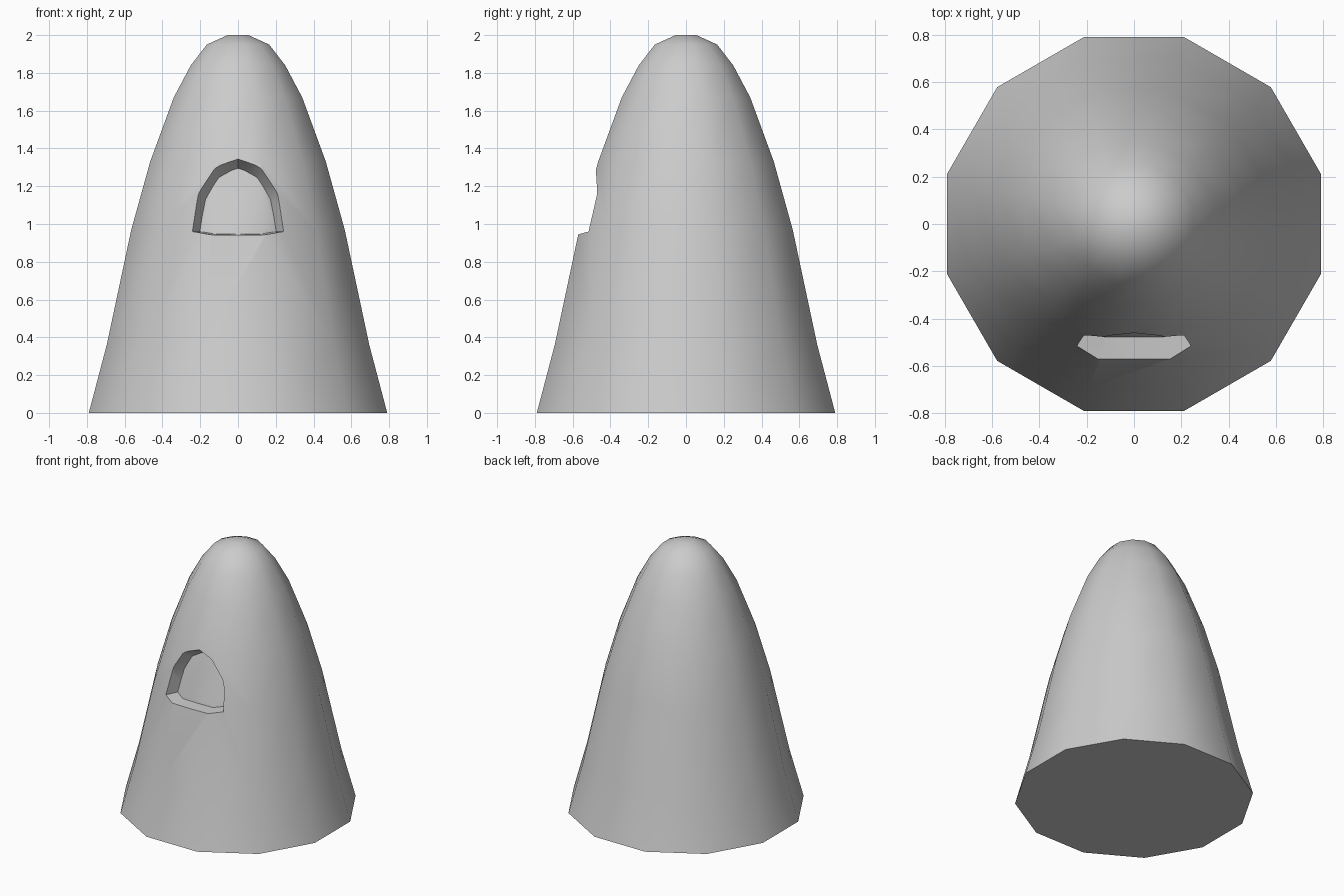
import bpy, bmesh, math

if "Cube" in bpy.data.objects:
    bpy.data.objects.remove(bpy.data.objects["Cube"])

SIDES = 12
C15 = math.cos(math.radians(15))
# dome profile: (distance to flat side, height)
PROFILE = [(0.79, 0), (0.695, 0.36), (0.565, 0.97), (0.465, 1.33),
           (0.34, 1.67), (0.25, 1.84), (0.165, 1.95), (0.055, 2.0)]


def loft(name, rings):
    """Skin a closed solid through equal-length rings of points."""
    bm = bmesh.new()
    rows = [[bm.verts.new(p) for p in ring] for ring in rings]
    n = len(rows[0])
    for a, b in zip(rows, rows[1:]):
        for i in range(n):
            j = (i + 1) % n
            bm.faces.new((a[i], a[j], b[j], b[i]))
    bm.faces.new(rows[0][::-1])
    bm.faces.new(rows[-1])
    bmesh.ops.recalc_face_normals(bm, faces=bm.faces)
    me = bpy.data.meshes.new(name)
    bm.to_mesh(me)
    bm.free()
    ob = bpy.data.objects.new(name, me)
    bpy.context.collection.objects.link(ob)
    return ob


def polygon(apothem, z):
    r = apothem / C15
    angles = [math.radians(15 + 30 * i) for i in range(SIDES)]
    return [(r * math.cos(a), r * math.sin(a), z) for a in angles]


def subtract(target, cutter):
    mod = target.modifiers.new("cut", 'BOOLEAN')
    mod.operation = 'DIFFERENCE'
    mod.solver = 'EXACT'
    mod.object = cutter
    bpy.context.view_layer.objects.active = target
    bpy.ops.object.modifier_apply(modifier=mod.name)
    bpy.data.objects.remove(cutter, do_unlink=True)


# Dome body, and a slimmer core that forms the back of the niche
body = loft("dome_body", [polygon(r, z) for r, z in PROFILE])
core = loft("niche_back", [polygon(r - 0.092, z) for r, z in PROFILE[:6]])

# Tapered arch: rim point and matching deeper point, right half from the crown down
ARCH = [((0, -0.47, 1.35), (0, -0.39, 1.30)),
        ((0.12, -0.48, 1.30), (0.10, -0.40, 1.25)),
        ((0.21, -0.473, 1.16), (0.17, -0.393, 1.13)),
        ((0.24, -0.513, 0.96), (0.195, -0.418, 0.96)),
        ((0.14, -0.568, 0.943), (0.125, -0.468, 0.948)),
        ((0, -0.568, 0.941), (0, -0.468, 0.946))]


def flip(pair):
    return tuple((-x, y, z) for x, y, z in pair)


arch = ARCH + [flip(p) for p in ARCH[-2:0:-1]]


def arch_ring(t):
    return [tuple(a + (b - a) * t for a, b in zip(o, i)) for o, i in arch]


cutter = loft("niche_cutter", [arch_ring(-0.8), arch_ring(1.8)])
bm = bmesh.new()
bm.from_mesh(cutter.data)
bmesh.ops.triangulate(bm, faces=bm.faces)
bm.to_mesh(cutter.data)
bm.free()

# Carve the niche
subtract(cutter, core)
subtract(body, cutter)

# Smooth shell with crisp niche and base edges
bpy.ops.object.select_all(action='DESELECT')
body.select_set(True)
bpy.context.view_layer.objects.active = body
bpy.ops.object.shade_smooth_by_angle(angle=math.radians(33))
